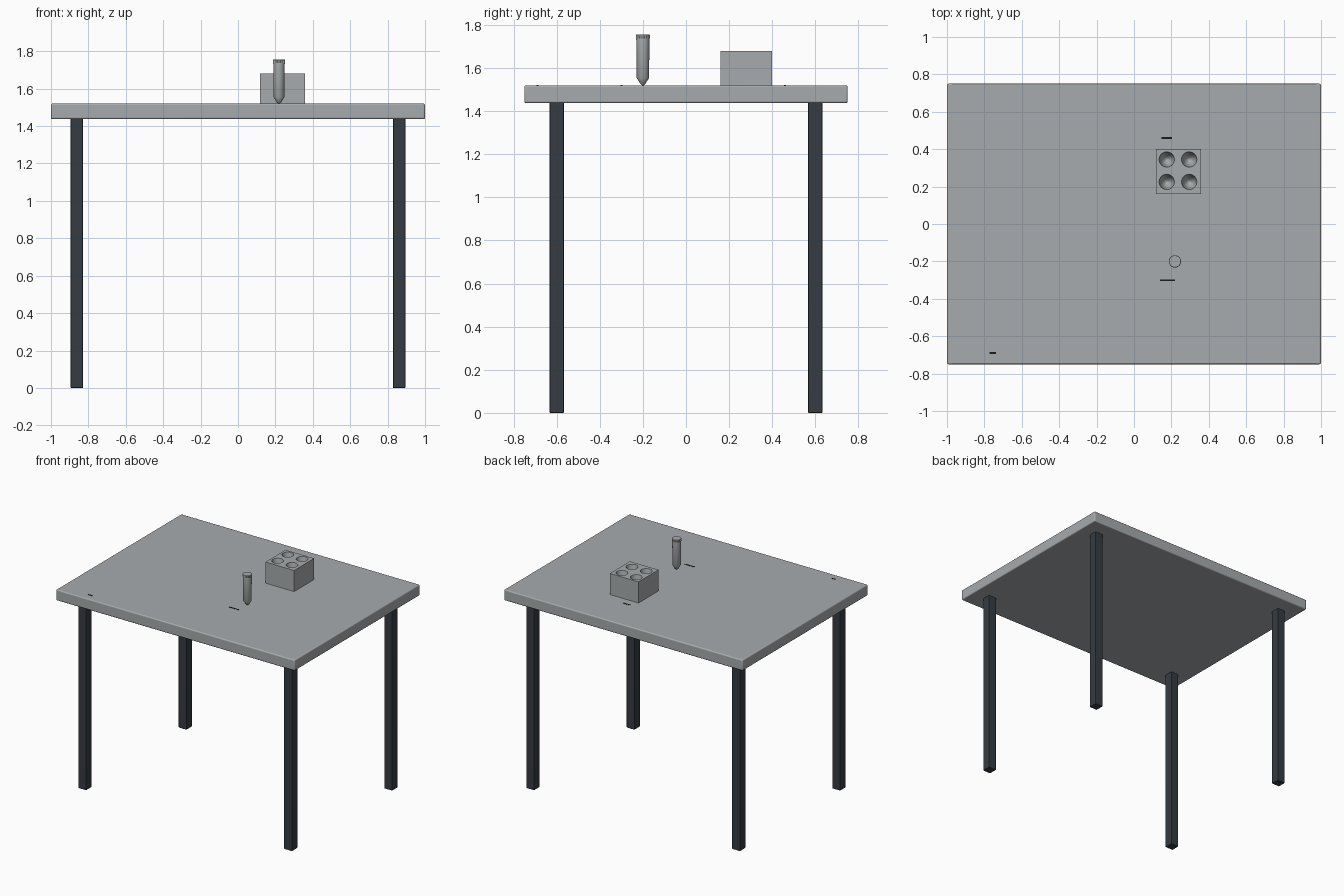
import bpy, bmesh
from math import cos, sin, pi, radians

cube = bpy.data.objects.get("Cube")
if cube:
    bpy.data.objects.remove(cube, do_unlink=True)


def material(name, rgb):
    m = bpy.data.materials.new(name)
    m.use_nodes = True
    m.diffuse_color = (*rgb, 1)
    m.node_tree.nodes["Principled BSDF"].inputs["Base Color"].default_value = (*rgb, 1)
    return m


GREY = material("light grey", (0.39, 0.41, 0.42))
DARK = material("dark slate", (0.035, 0.045, 0.055))
BLACK = material("black", (0.01, 0.01, 0.01))


def finish(name, bm, mat):
    bmesh.ops.recalc_face_normals(bm, faces=bm.faces)
    mesh = bpy.data.meshes.new(name)
    bm.to_mesh(mesh)
    bm.free()
    mesh.materials.append(mat)
    ob = bpy.data.objects.new(name, mesh)
    bpy.context.collection.objects.link(ob)
    return ob


def smooth(ob):
    bpy.ops.object.select_all(action="DESELECT")
    ob.select_set(True)
    bpy.context.view_layer.objects.active = ob
    bpy.ops.object.shade_smooth_by_angle(angle=radians(35))


def box(name, centre, size, mat, bevel=0):
    bm = bmesh.new()
    bmesh.ops.create_cube(bm, size=1)
    for v in bm.verts:
        v.co = [c + s * p for c, s, p in zip(centre, size, v.co)]
    ob = finish(name, bm, mat)
    if bevel:
        mod = ob.modifiers.new("rounded edges", "BEVEL")
        mod.width = bevel
        mod.segments = 3
        smooth(ob)
    return ob


def lathe(name, x, y, profile, mat, sides=32, rib=0):
    """Closed turned shape; rib pulls every second side column inwards."""
    bm = bmesh.new()
    rings = []
    for r, z in profile:
        ring = []
        for i in range(sides):
            a = 2 * pi * i / sides
            rr = r - rib * (i % 2)
            ring.append(bm.verts.new((x + rr * cos(a), y + rr * sin(a), z)))
        rings.append(ring)
    for low, high in zip(rings, rings[1:]):
        for i in range(sides):
            j = (i + 1) % sides
            bm.faces.new((low[i], low[j], high[j], high[i]))
    bm.faces.new(rings[0])
    bm.faces.new(rings[-1])
    return finish(name, bm, mat)


# Table
TOP = 1.52
box("tabletop", (0, 0, 1.479), (2, 1.5, 0.082), GREY, 0.008)
for sx, side in ((-1, "right"), (1, "left")):
    for sy, end in ((-1, "front"), (1, "back")):
        box(f"{end}_{side}_leg", (sx * 0.862, sy * 0.6, 0.72), (0.066, 0.066, 1.44), DARK, 0.003)

# Rack block with four round wells
rack = box("tube_rack", (0.238, 0.28, TOP + 0.08), (0.24, 0.24, 0.16), GREY)
well = [(0.003, 1.6), (0.012, 1.605), (0.024, 1.62), (0.034, 1.645), (0.041, 1.68), (0.041, 1.7)]
for ix in (-1, 1):
    for iy in (-1, 1):
        cutter = lathe("well_cutter", 0.235 + ix * 0.06, 0.285 + iy * 0.06, well, GREY)
        cutter.hide_render = True
        cutter.hide_set(True)
        mod = rack.modifiers.new("well", "BOOLEAN")
        mod.operation = "DIFFERENCE"
        mod.solver = "EXACT"
        mod.object = cutter
smooth(rack)

# Standing tube with pointed base and ribbed cap
body = lathe("tube_body", 0.219, -0.2,
             [(0.004, TOP), (0.012, 1.527), (0.029, 1.555), (0.03, 1.732)], GREY)
smooth(body)
collar = lathe("tube_collar", 0.219, -0.2, [(0.031, 1.731), (0.031, 1.737)], GREY)
smooth(collar)
lathe("tube_cap", 0.219, -0.2, [(0.033, 1.737), (0.033, 1.752)], GREY, sides=48, rib=0.0015)
rim = lathe("tube_cap_top", 0.219, -0.2, [(0.033, 1.75), (0.033, 1.753), (0.031, 1.755)], GREY)
smooth(rim)

# Plain marker strips on the tabletop
for name, x, y, w in (("rack", 0.175, 0.46, 0.055), ("tube", 0.178, -0.3, 0.08), ("corner", -0.755, -0.69, 0.035)):
    box(f"{name}_marker", (x, y, TOP + 0.001), (w, 0.009, 0.002), BLACK)
